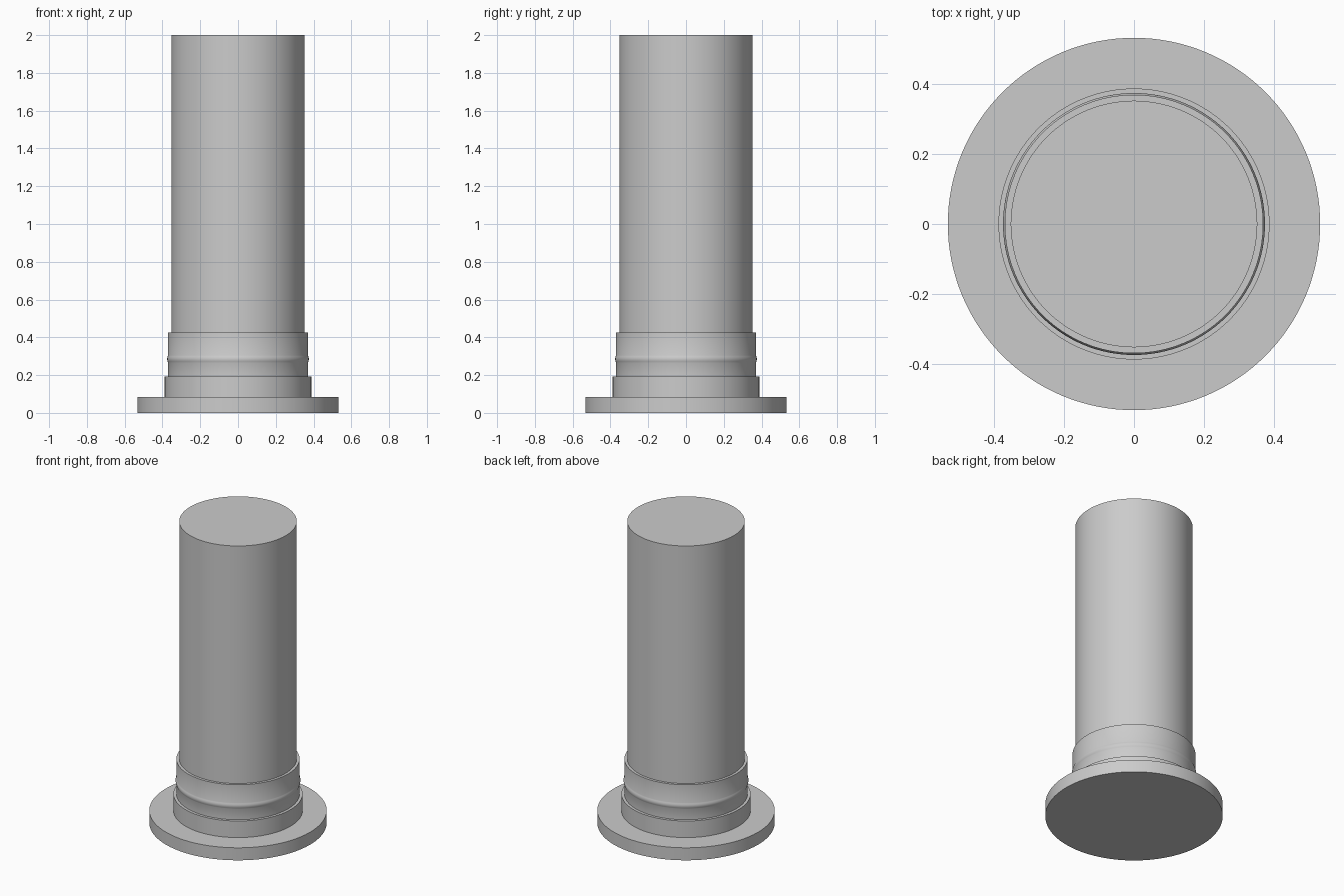
import bpy
import bmesh
import math

if "Cube" in bpy.data.objects:
    bpy.data.objects.remove(bpy.data.objects["Cube"], do_unlink=True)

SEGMENTS = 128
BASE_R, STEP_R, COLLAR_R, SHAFT_R = 0.533, 0.388, 0.37, 0.353
BASE_TOP, STEP_TOP, COLLAR_TOP, TOP = 0.083, 0.193, 0.425, 2.0

grey = bpy.data.materials.new("plain_grey")
grey.use_nodes = True
colour = (0.6, 0.6, 0.6, 1)
grey.diffuse_color = colour
grey.node_tree.nodes["Principled BSDF"].inputs["Base Color"].default_value = colour


def lathe(name, profile):
    """Revolve a (radius, height) profile around the z axis."""
    bm = bmesh.new()
    verts = [bm.verts.new((r, 0, z)) for r, z in profile]
    edges = [bm.edges.new(pair) for pair in zip(verts, verts[1:])]
    bmesh.ops.spin(bm, geom=verts + edges, cent=(0, 0, 0), axis=(0, 0, 1),
                   angle=math.tau, steps=SEGMENTS, use_merge=True)
    bmesh.ops.remove_doubles(bm, verts=bm.verts, dist=1e-5)
    bmesh.ops.recalc_face_normals(bm, faces=bm.faces)
    # Open sleeves: make sure the walls face away from the axis
    wall = max(bm.faces, key=lambda f: f.calc_center_median().xy.length)
    if wall.normal.xy.dot(wall.calc_center_median().xy) < 0:
        bmesh.ops.reverse_faces(bm, faces=bm.faces)
    mesh = bpy.data.meshes.new(name)
    bm.to_mesh(mesh)
    bm.free()
    mesh.materials.append(grey)
    obj = bpy.data.objects.new(name, mesh)
    bpy.context.collection.objects.link(obj)
    bpy.ops.object.select_all(action="DESELECT")
    obj.select_set(True)
    bpy.context.view_layer.objects.active = obj
    bpy.ops.object.shade_smooth_by_angle(angle=math.radians(35))


# Wide disc foot
lathe("base_flange", [(0, 0), (BASE_R, 0), (BASE_R, BASE_TOP), (STEP_R, BASE_TOP)])

# Short step above the foot
lathe("lower_step", [(STEP_R, BASE_TOP), (STEP_R, STEP_TOP), (COLLAR_R, STEP_TOP)])

# Collar with a slight rounded bead around its middle
bead = [(COLLAR_R + 0.005 * math.sin(math.pi * i / 8), 0.265 + 0.005 * i)
        for i in range(9)]
lathe("collar", [(COLLAR_R, STEP_TOP)] + bead
      + [(COLLAR_R, COLLAR_TOP), (SHAFT_R, COLLAR_TOP)])

# Tall cylinder with a flat top
lathe("shaft", [(SHAFT_R, COLLAR_TOP), (SHAFT_R, TOP), (0, TOP)])
